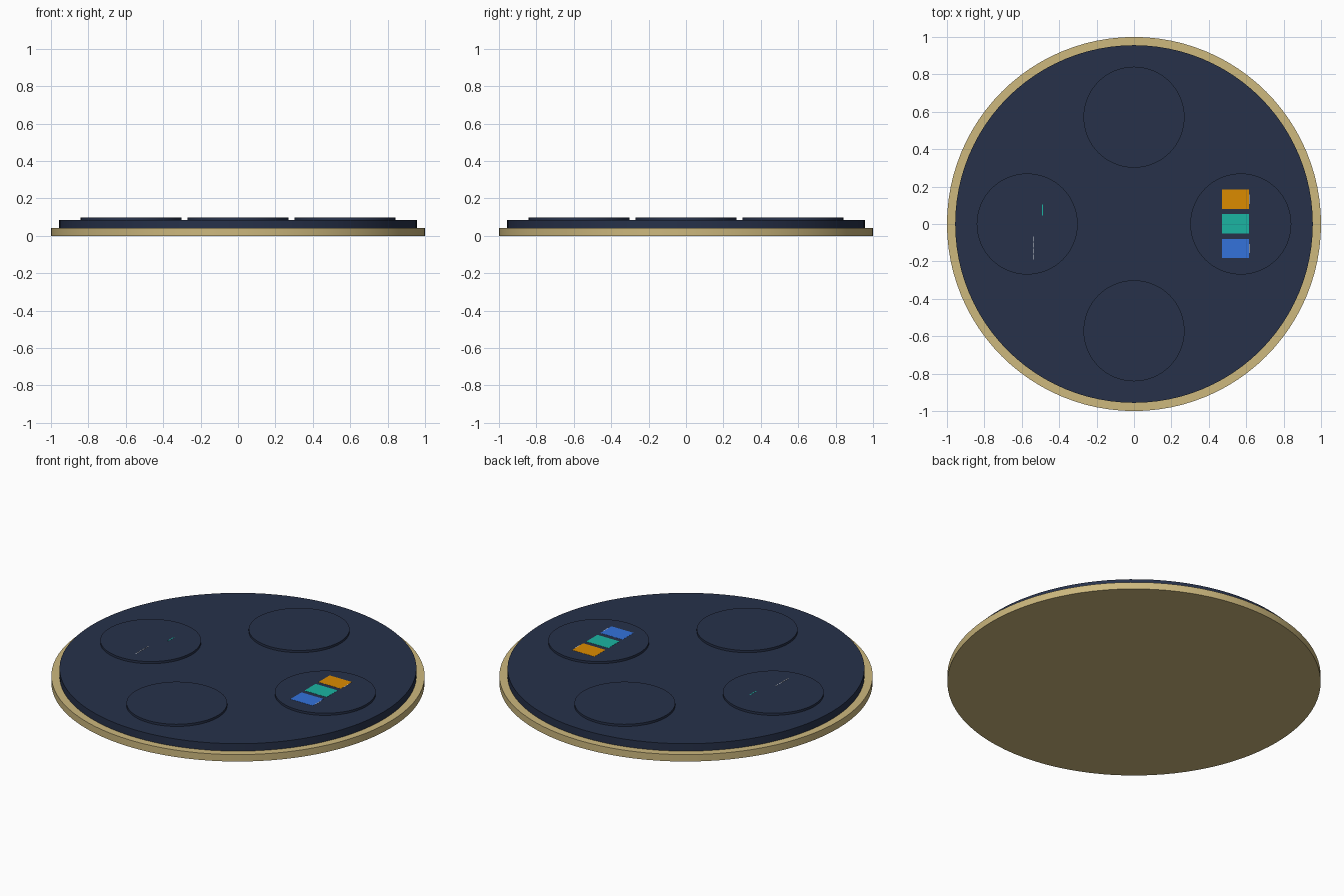
import bpy
import bmesh
import math

if "Cube" in bpy.data.objects:
    bpy.data.objects.remove(bpy.data.objects["Cube"], do_unlink=True)


def make_material(name, color):
    mat = bpy.data.materials.new(name)
    mat.use_nodes = True
    rgba = (*color, 1.0)
    mat.diffuse_color = rgba
    mat.node_tree.nodes["Principled BSDF"].inputs["Base Color"].default_value = rgba
    return mat


navy = make_material("navy", (0.02, 0.031, 0.068))
brass = make_material("brass", (0.61, 0.48, 0.208))
orange = make_material("orange", (0.71, 0.26, 0.0))
teal = make_material("teal", (0.011, 0.46, 0.36))
blue = make_material("blue", (0.033, 0.168, 0.71))
silver = make_material("silver", (0.8, 0.82, 0.85))


def finish(bm, name, mat):
    mesh = bpy.data.meshes.new(name)
    bm.to_mesh(mesh)
    bm.free()
    mesh.materials.append(mat)
    obj = bpy.data.objects.new(name, mesh)
    bpy.context.collection.objects.link(obj)
    return obj


def disc(name, radius, z0, z1, mat, x=0, y=0, segments=96):
    bm = bmesh.new()
    bmesh.ops.create_cone(bm, cap_ends=True, segments=segments, radius1=radius,
                          radius2=radius, depth=z1 - z0)
    bmesh.ops.translate(bm, verts=bm.verts, vec=(x, y, (z0 + z1) / 2))
    obj = finish(bm, name, mat)
    bpy.ops.object.select_all(action='DESELECT')
    obj.select_set(True)
    bpy.context.view_layer.objects.active = obj
    bpy.ops.object.shade_smooth_by_angle(angle=math.radians(30))


# Metal base plate carrying a smaller dark disc
PAD_TOP = 0.098
disc("base_plate", 1.0, 0, 0.041, brass)
disc("upper_disc", 0.956, 0.03, 0.085, navy)

# Four raised round pads
for side, x, y in (("left", 1, 0), ("right", -1, 0), ("back", 0, 1), ("front", 0, -1)):
    disc(side + "_pad", 0.27, 0.08, PAD_TOP, navy, x * 0.571, y * 0.571, 64)


# Thin inlays sit almost flush with the pad tops
def inlay(name, x, y, width, length, mat):
    bm = bmesh.new()
    bmesh.ops.create_cube(bm, size=1)
    bmesh.ops.scale(bm, verts=bm.verts, vec=(width, length, 0.004))
    bmesh.ops.translate(bm, verts=bm.verts, vec=(x, y, PAD_TOP - 0.0012))
    finish(bm, name, mat)


# Coloured bars on the left pad, the outer two with pale end strips
for label, y, mat in (("orange", 0.132, orange), ("teal", 0.001, teal), ("blue", -0.131, blue)):
    inlay(label + "_bar", 0.543, y, 0.145, 0.104, mat)
    if mat != teal:
        inlay(label + "_bar_tip", 0.617, y, 0.003, 0.05, silver)

# Fine marks on the right pad
inlay("teal_mark", -0.49, 0.075, 0.005, 0.058, teal)
for i in range(4):
    inlay("silver_dash", -0.538, -0.08 - i * 0.032, 0.003, 0.026, silver)
